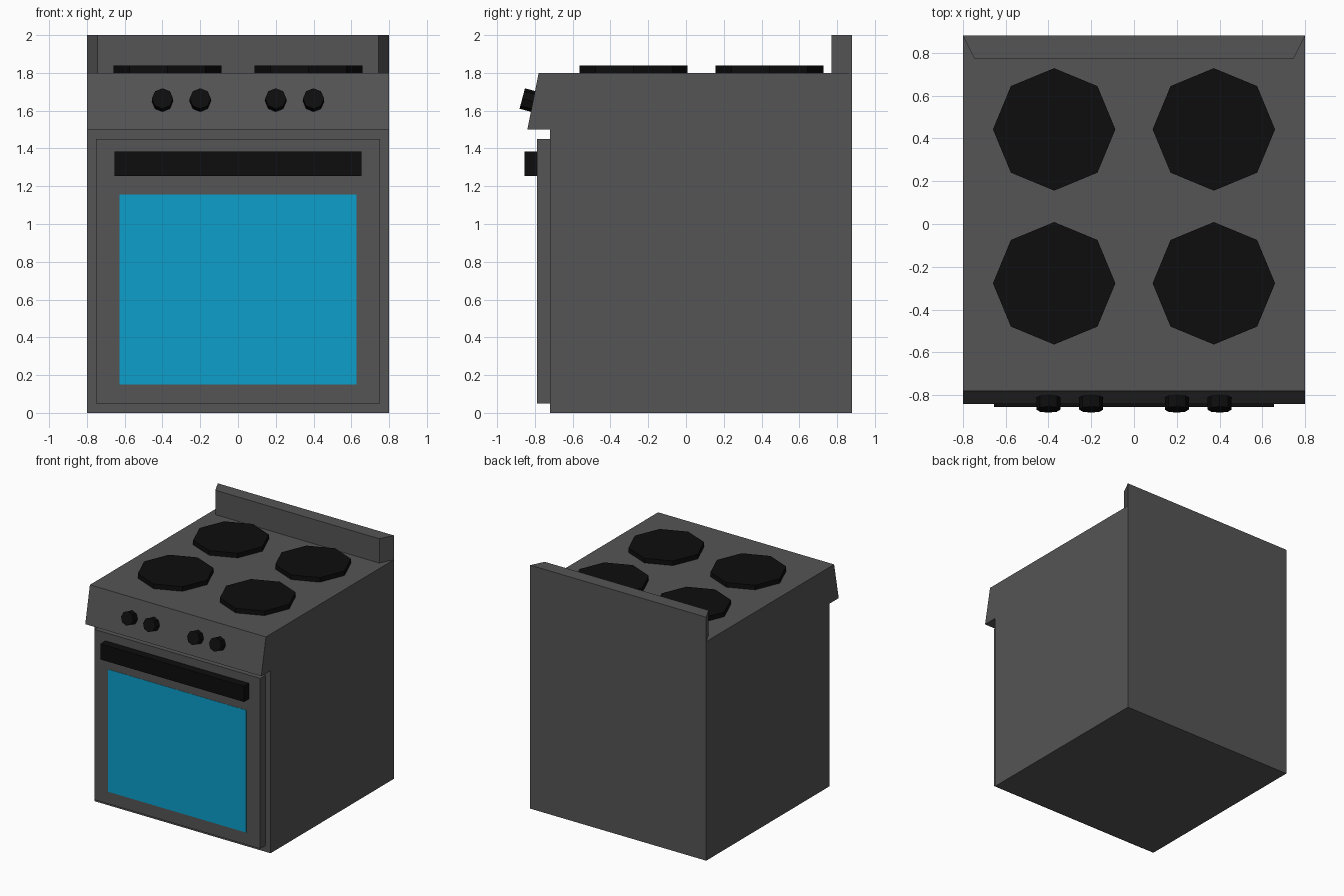
import bpy, bmesh, math
from mathutils import Matrix, Vector

if "Cube" in bpy.data.objects:
    bpy.data.objects.remove(bpy.data.objects["Cube"])


def material(name, rgb):
    m = bpy.data.materials.new(name)
    m.diffuse_color = (*rgb, 1)
    m.use_nodes = True
    m.node_tree.nodes["Principled BSDF"].inputs["Base Color"].default_value = m.diffuse_color
    return m


STEEL = material("dark_steel", (0.09, 0.09, 0.09))
BLACK = material("black", (0.004, 0.004, 0.004))
GLASS = material("blue_glass", (0.004, 0.35, 0.60))


def finish(name, bm, mat):
    bmesh.ops.recalc_face_normals(bm, faces=bm.faces)
    mesh = bpy.data.meshes.new(name)
    bm.to_mesh(mesh)
    bm.free()
    mesh.materials.append(mat)
    ob = bpy.data.objects.new(name, mesh)
    bpy.context.collection.objects.link(ob)
    return ob


def prism(name, points, direction, mat):
    """Extrude a closed outline along a direction."""
    bm = bmesh.new()
    face = bm.faces.new([bm.verts.new(p) for p in points])
    top = bmesh.ops.extrude_face_region(bm, geom=[face], use_keep_orig=True)
    verts = [g for g in top["geom"] if isinstance(g, bmesh.types.BMVert)]
    bmesh.ops.translate(bm, verts=verts, vec=direction)
    return finish(name, bm, mat)


def panel(name, half_x, z0, z1, y0, y1, mat):
    """Box symmetric about x = 0."""
    outline = [(-half_x, y0, z0), (half_x, y0, z0), (half_x, y0, z1), (-half_x, y0, z1)]
    return prism(name, outline, (0, y1 - y0, 0), mat)


def octagon(name, centre, radius, depth, tilt):
    """Eight-sided disc, tilted about x, corners on its axes."""
    bm = bmesh.new()
    bmesh.ops.create_cone(bm, cap_ends=True, segments=8, radius1=radius,
                          radius2=radius, depth=depth)
    bm.transform(Matrix.Translation(centre) @ Matrix.Rotation(tilt, 4, "X"))
    return finish(name, bm, BLACK)


# Body with overhanging, sloped control panel
side = [(-0.72, 0), (0.88, 0), (0.88, 1.8), (-0.78, 1.8), (-0.84, 1.5), (-0.72, 1.5)]
prism("body", [(-0.8, y, z) for y, z in side], (1.6, 0, 0), STEEL)

# Backsplash with angled ends
plan = [(-0.8, 0.88), (-0.745, 0.77), (0.745, 0.77), (0.8, 0.88)]
prism("backsplash", [(x, y, 1.8) for x, y in plan], (0, 0, 0.2), STEEL)

# Oven door, window and handle
panel("door", 0.753, 0.05, 1.45, -0.788, -0.72, STEEL)
panel("window", 0.628, 0.15, 1.155, -0.79, -0.78, GLASS)
panel("handle", 0.653, 1.255, 1.383, -0.855, -0.785, BLACK)

# Burners
for x in (-0.373, 0.373):
    for y in (-0.277, 0.442):
        octagon("burner", (x, y, 1.818), 0.286, 0.04, 0)

# Control knobs, axis tilted up from the front
for x in (-0.4, -0.2, 0.2, 0.4):
    octagon("knob", (x, -0.836, 1.656), 0.056, 0.064, math.radians(75))
